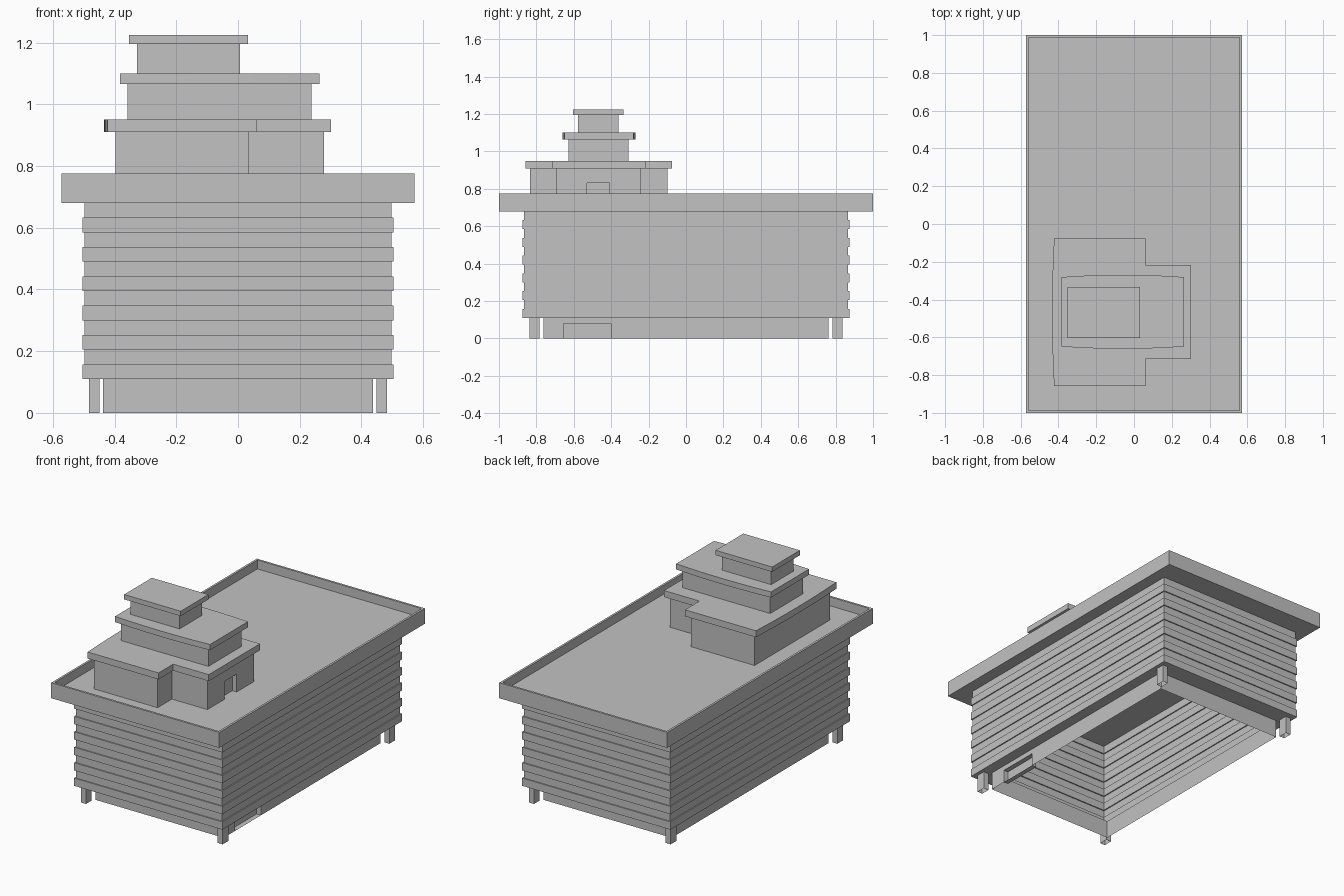
import bpy
import bmesh
from mathutils import Vector

if "Cube" in bpy.data.objects:
    bpy.data.objects.remove(bpy.data.objects["Cube"], do_unlink=True)

GREY = (0.54, 0.54, 0.54, 1)
plaster = bpy.data.materials.new("plain_grey")
plaster.use_nodes = True
plaster.diffuse_color = GREY
plaster.node_tree.nodes["Principled BSDF"].inputs["Base Color"].default_value = GREY


def rect(x0, x1, y0, y1):
    return [(x0, y0), (x1, y0), (x1, y1), (x0, y1)]


def centred(hx, hy):
    return rect(-hx, hx, -hy, hy)


def bow(p, q, bulge, steps=6):
    """Points strictly between p and q, bowed out to the right of the run."""
    p, q = Vector(p), Vector(q)
    d = (q - p).normalized()
    out = Vector((d.y, -d.x))
    pts = []
    for i in range(1, steps):
        t = i / steps
        pts.append(tuple(p.lerp(q, t) + out * bulge * 4 * t * (1 - t)))
    return pts


def loft(rings, cap_bottom=False, cap_top=False):
    """Skin a stack of (outline, height) rings with equal point counts."""
    bm = bmesh.new()
    loops = [[bm.verts.new((x, y, z)) for x, y in line] for line, z in rings]
    for a, b in zip(loops, loops[1:]):
        for i in range(len(a)):
            j = (i + 1) % len(a)
            bm.faces.new((a[i], a[j], b[j], b[i]))
    if cap_bottom:
        bm.faces.new(loops[0][::-1])
    if cap_top:
        bm.faces.new(loops[-1])
    return bm


def recess_door(bm, y0, y1, top, depth):
    """Sink a doorway into the wall that faces +x between y0 and y1."""
    bm.normal_update()

    def wall():
        return [f for f in bm.faces if f.normal.x > 0.9
                and f.calc_center_median().x > 0.2]

    for co, no in (((0, y0, 0), (0, 1, 0)), ((0, y1, 0), (0, 1, 0)),
                   ((0, 0, top), (0, 0, 1))):
        faces = wall()
        geom = set(faces)
        for f in faces:
            geom.update(f.edges, f.verts)
        bmesh.ops.bisect_plane(bm, geom=list(geom), plane_co=co, plane_no=no)
    bm.normal_update()
    door = [f for f in wall() if y0 < f.calc_center_median().y < y1
            and f.calc_center_median().z < top]
    sunk = bmesh.ops.extrude_discrete_faces(bm, faces=door)["faces"]
    for f in sunk:
        bmesh.ops.translate(bm, vec=(-depth, 0, 0), verts=f.verts)


def finish(name, bm):
    mesh = bpy.data.meshes.new(name)
    bm.to_mesh(mesh)
    bm.free()
    mesh.materials.append(plaster)
    obj = bpy.data.objects.new(name, mesh)
    bpy.context.collection.objects.link(obj)
    return obj


FLOOR, EAVE, ROOF, RIM = 0.11, 0.68, 0.72, 0.775

# Set-back ground floor, open below
foot = centred(0.437, 0.763)
base = loft([(foot, 0), (foot, FLOOR)])
recess_door(base, -0.655, -0.4, 0.08, 0.03)
finish("ground_floor_wall", base)

# Corner posts
for sx, side in ((-1, "right"), (1, "left")):
    for sy, end in ((-1, "front"), (1, "back")):
        xs = sorted((sx * 0.448, sx * 0.482))
        ys = sorted((sy * 0.783, sy * 0.838))
        post = rect(*xs, *ys)
        finish(f"{end}_{side}_post", loft([(post, 0), (post, FLOOR)]))

# Main body with alternating raised bands
BANDS = 12
rings = [(foot, FLOOR)]
step = (EAVE - FLOOR) / BANDS
for i in range(BANDS):
    grow = 0 if i % 2 else 0.007
    line = centred(0.4975 + grow, 0.866 + grow)
    rings += [(line, FLOOR + i * step), (line, FLOOR + (i + 1) * step)]
finish("banded_body", loft(rings))

# Overhanging roof with a thin parapet
outer, inner = centred(0.572, 1), centred(0.559, 0.987)
finish("roof_parapet", loft([(outer, EAVE), (outer, RIM), (inner, RIM), (inner, ROOF)],
                            cap_bottom=True, cap_top=True))


def stepped(left, mid, right, front, back, step_front, step_back):
    """Block outline with a narrower bay on its +x side."""
    return [(left, front), (mid, front), (mid, step_front), (right, step_front),
            (right, step_back), (mid, step_back), (mid, back), (left, back)]


def storey(name, wall, slab, z0, z1, z2, door=False):
    """A wall with an overhanging roof slab."""
    bm = loft([(wall, z0), (wall, z1)])
    if door:
        recess_door(bm, -0.53, -0.41, 0.83, 0.03)
    finish(name + "_wall", bm)
    finish(name + "_slab", loft([(slab, z1), (slab, z2)], True, True))


# Lower storey, slab bowed on its -x side
slab = stepped(-0.423, 0.06, 0.302, -0.858, -0.076, -0.716, -0.217)
slab += bow(slab[-1], slab[0], 0.011)
storey("lower_storey", stepped(-0.397, 0.036, 0.278, -0.833, -0.1, -0.694, -0.243),
       slab, ROOF, 0.91, 0.95, door=True)

# Middle storey, slab bowed at front and back
a, b, c, d = rect(-0.383, 0.264, -0.649, -0.281)
slab = [a] + bow(a, b, 0.012) + [b, c] + bow(c, d, 0.012) + [d]
storey("middle_storey", rect(-0.358, 0.238, -0.628, -0.308), slab, 0.95, 1.065, 1.1)

# Top storey
storey("top_storey", rect(-0.328, 0.007, -0.578, -0.36),
       rect(-0.353, 0.032, -0.603, -0.334), 1.1, 1.195, 1.225)
